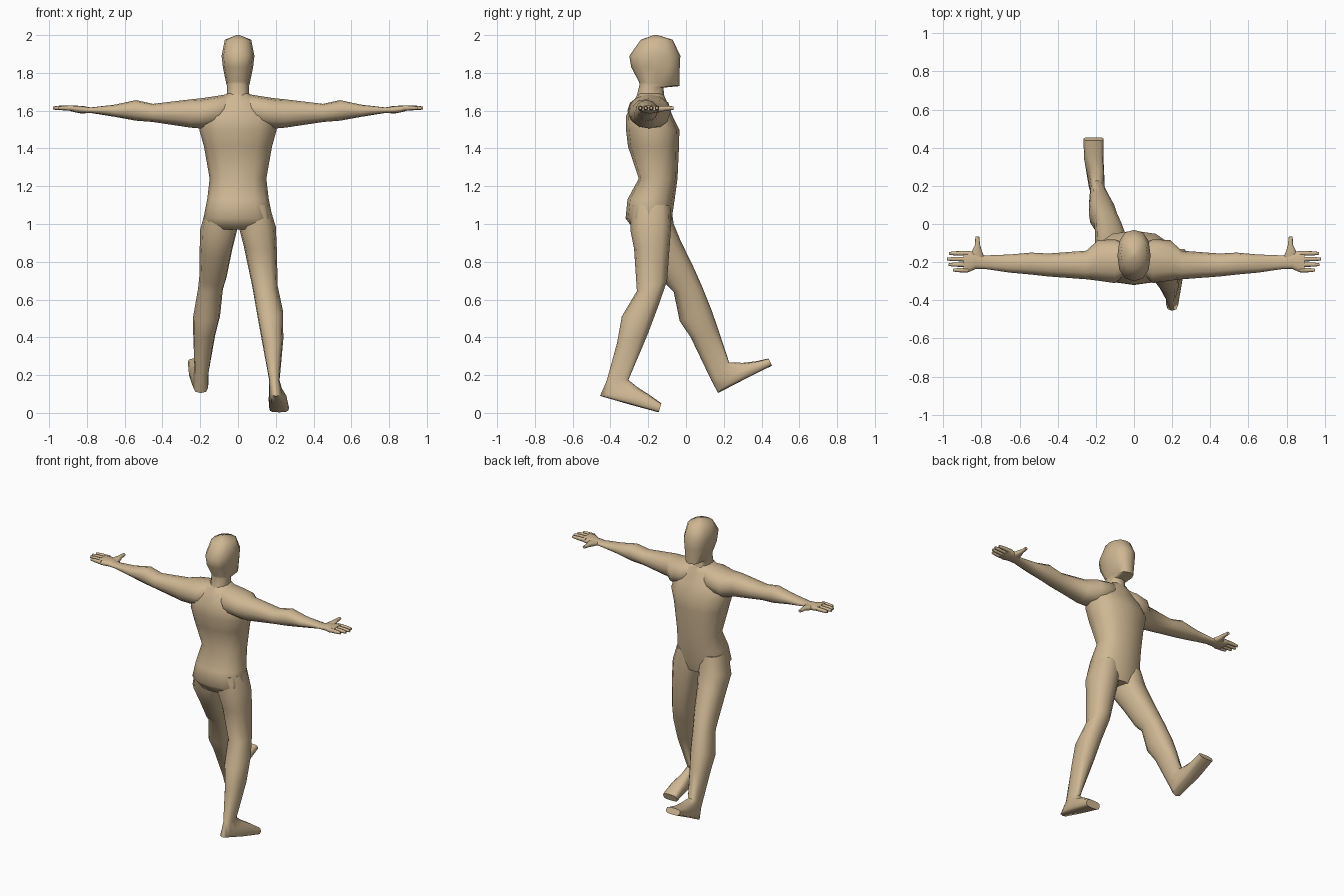
import bpy, bmesh, math
from mathutils import Vector

skin = bpy.data.materials.new("tan_skin")
skin.diffuse_color = (0.62, 0.47, 0.29, 1)
N = 12


def spow(v, p):
    return math.copysign(abs(v) ** p, v)


def add_loft(bm, rings):
    """Skin a run of (centre, half axis u, half axis v, roundness) rings, capped at both ends."""
    loops = []
    for c, u, v, p in rings:
        loop = []
        for i in range(N):
            a = 2 * math.pi * i / N
            loop.append(bm.verts.new(c + u * spow(math.cos(a), p) + v * spow(math.sin(a), p)))
        loops.append(loop)
    for a, b in zip(loops, loops[1:]):
        for i in range(N):
            j = (i + 1) % N
            bm.faces.new((a[i], a[j], b[j], b[i]))
    bm.faces.new(loops[0][::-1])
    bm.faces.new(loops[-1])


def tilted(x0, x1, yb, zb, yf, zf, p=0.85):
    """Ring spanning x0..x1, from its back point (yb, zb) to its front point (yf, zf)."""
    return (Vector(((x0 + x1) / 2, (yb + yf) / 2, (zb + zf) / 2)),
            Vector(((x1 - x0) / 2, 0, 0)),
            Vector((0, (yf - yb) / 2, (zf - zb) / 2)), p)


def level(z, w, yb, yf):
    return tilted(-w, w, yb, z, yf, z)


def across(x, y0, y1, z0, z1, p=0.9):
    """Ring standing across the arm at x."""
    return (Vector((x, (y0 + y1) / 2, (z0 + z1) / 2)),
            Vector((0, (y1 - y0) / 2, 0)), Vector((0, 0, (z1 - z0) / 2)), p)


def make(name, lofts, mirror=False):
    bm = bmesh.new()
    for rings in lofts:
        add_loft(bm, rings)
    bmesh.ops.recalc_face_normals(bm, faces=bm.faces)
    me = bpy.data.meshes.new(name)
    bm.to_mesh(me)
    bm.free()
    me.materials.append(skin)
    ob = bpy.data.objects.new(name, me)
    bpy.context.collection.objects.link(ob)
    bpy.ops.object.select_all(action='DESELECT')
    ob.select_set(True)
    bpy.context.view_layer.objects.active = ob
    bpy.ops.object.shade_smooth_by_angle(angle=math.radians(55))
    if mirror:
        ob.modifiers.new("mirror", 'MIRROR').use_mirror_merge = False
    return ob


# Torso, hips up to the base of the neck
make("torso", [[
    level(0.97, 0.15, -0.275, -0.09),
    level(1.03, 0.183, -0.32, -0.075),
    level(1.13, 0.163, -0.31, -0.06),
    level(1.24, 0.15, -0.25, -0.045),
    level(1.41, 0.18, -0.307, -0.037),
    level(1.50, 0.205, -0.318, -0.035),
    level(1.57, 0.195, -0.318, -0.07),
    level(1.645, 0.13, -0.28, -0.10),
    level(1.69, 0.06, -0.255, -0.12)]])

# Neck and blank head
make("head", [[
    level(1.60, 0.075, -0.28, -0.10),
    level(1.68, 0.058, -0.26, -0.115),
    tilted(-0.057, 0.057, -0.245, 1.74, -0.12, 1.722),
    tilted(-0.062, 0.062, -0.25, 1.755, -0.035, 1.73),
    level(1.83, 0.08, -0.29, -0.033),
    level(1.89, 0.087, -0.30, -0.03),
    level(1.975, 0.07, -0.24, -0.07),
    level(2.0, 0.008, -0.17, -0.15)]])

# Trailing leg and foot
make("trailing_leg", [[
    tilted(0.01, 0.165, -0.29, 1.10, -0.08, 1.10),
    tilted(0.004, 0.20, -0.295, 0.97, -0.078, 1.0),
    tilted(0.03, 0.205, -0.275, 0.87, -0.085, 0.90),
    tilted(0.075, 0.21, -0.26, 0.645, -0.10, 0.70),
    tilted(0.098, 0.238, -0.34, 0.51, -0.145, 0.57),
    tilted(0.125, 0.24, -0.365, 0.37, -0.205, 0.41),
    tilted(0.165, 0.22, -0.42, 0.17, -0.305, 0.175),
    tilted(0.165, 0.235, -0.455, 0.09, -0.26, 0.138, 0.6),
    tilted(0.162, 0.26, -0.30, 0.045, -0.20, 0.10, 0.6),
    tilted(0.165, 0.27, -0.145, 0.003, -0.13, 0.05, 0.6)]])

# Leading leg and raised foot
make("leading_leg", [[
    tilted(-0.165, -0.01, -0.28, 1.10, -0.08, 1.10),
    tilted(-0.20, -0.004, -0.27, 0.94, -0.065, 1.0),
    tilted(-0.203, -0.03, -0.19, 0.82, -0.03, 0.915),
    tilted(-0.205, -0.06, -0.105, 0.68, 0.045, 0.76),
    tilted(-0.212, -0.08, -0.065, 0.64, 0.085, 0.67),
    tilted(-0.237, -0.095, -0.033, 0.485, 0.137, 0.54),
    tilted(-0.237, -0.12, 0.025, 0.40, 0.175, 0.43),
    tilted(-0.23, -0.155, 0.135, 0.17, 0.228, 0.268),
    tilted(-0.24, -0.155, 0.17, 0.105, 0.30, 0.265, 0.6),
    tilted(-0.262, -0.16, 0.31, 0.178, 0.37, 0.273, 0.6),
    tilted(-0.265, -0.16, 0.455, 0.25, 0.437, 0.288, 0.6)]])

# Arm with palm, mirrored to the other side
make("arms", [[
    across(0.04, -0.26, -0.11, 1.55, 1.69),
    across(0.10, -0.31, -0.08, 1.52, 1.68),
    across(0.19, -0.297, -0.085, 1.505, 1.666),
    across(0.25, -0.29, -0.14, 1.51, 1.66),
    across(0.45, -0.275, -0.155, 1.54, 1.636),
    across(0.54, -0.265, -0.15, 1.547, 1.656),
    across(0.65, -0.255, -0.16, 1.567, 1.632),
    across(0.78, -0.236, -0.165, 1.588, 1.617),
    across(0.83, -0.235, -0.148, 1.585, 1.625),
    across(0.865, -0.252, -0.142, 1.592, 1.627, 0.7),
    across(0.895, -0.252, -0.142, 1.60, 1.627, 0.7)]], mirror=True)

# Four fingers and a thumb, mirrored
fingers = []
for y, tip in ((-0.154, 0.97), (-0.184, 0.98), (-0.213, 0.972), (-0.242, 0.95)):
    fingers.append([across(0.87, y - 0.012, y + 0.012, 1.60, 1.627),
                    across(tip - 0.03, y - 0.011, y + 0.011, 1.603, 1.626),
                    across(tip, y - 0.007, y + 0.007, 1.606, 1.622)])
fingers.append([tilted(0.785, 0.86, -0.175, 1.59, -0.175, 1.62),
                tilted(0.80, 0.847, -0.135, 1.592, -0.135, 1.625),
                tilted(0.807, 0.834, -0.11, 1.60, -0.11, 1.625),
                tilted(0.812, 0.832, -0.065, 1.605, -0.065, 1.623)])
make("fingers", fingers, mirror=True)
